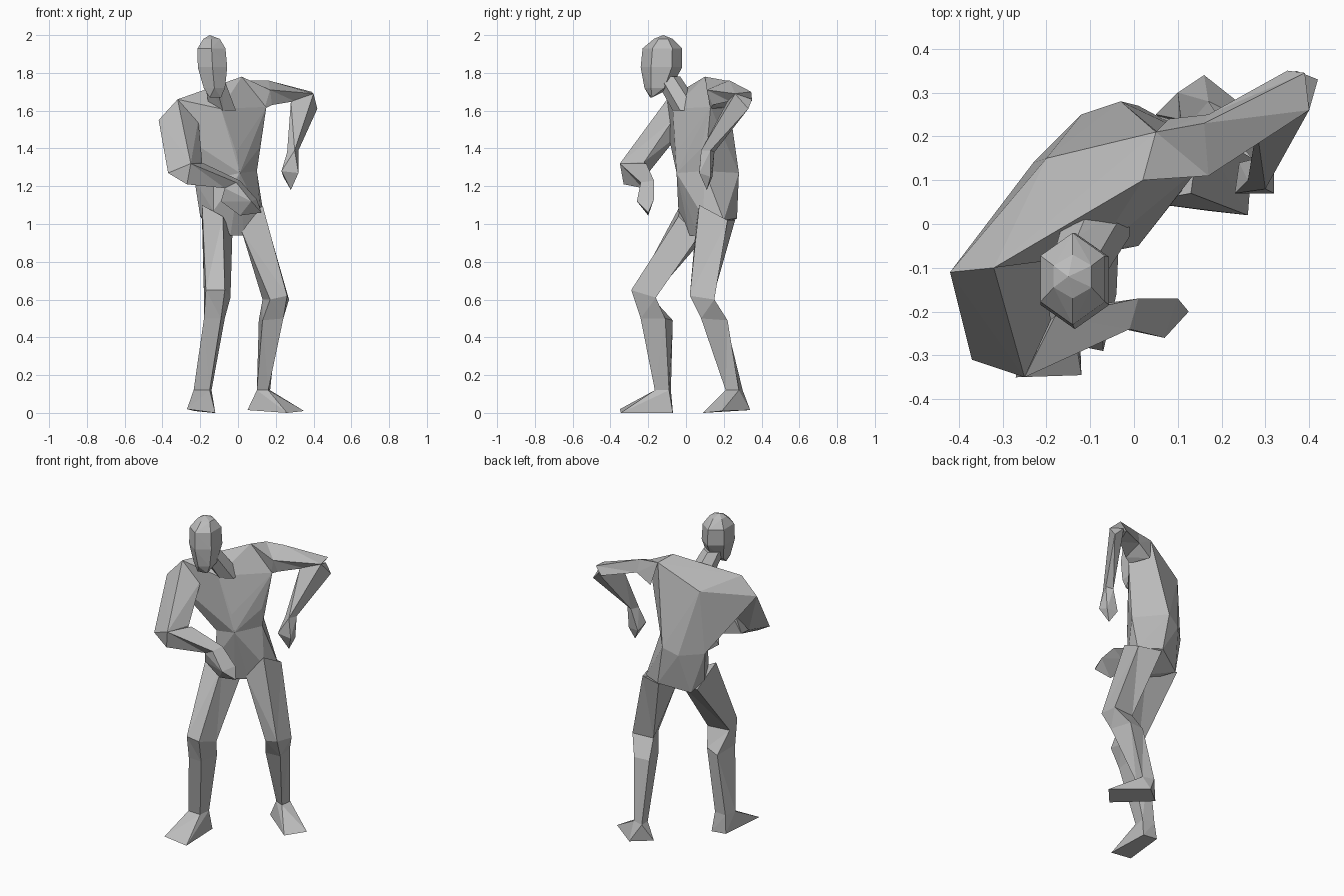
import bpy
import bmesh
from math import cos, sin, tau

default_cube = bpy.data.objects.get("Cube")
if default_cube:
    bpy.data.objects.remove(default_cube, do_unlink=True)

# One plain clay colour for the whole figure
clay = bpy.data.materials.new("clay grey")
clay.use_nodes = True
clay_colour = (.5, .5, .5, 1)
clay.diffuse_color = clay_colour
clay.node_tree.nodes["Principled BSDF"].inputs["Base Color"].default_value = clay_colour


def finish(name, mesh_builder):
    """Turn a bmesh into a flat-shaded object with outward normals."""
    bmesh.ops.recalc_face_normals(mesh_builder, faces=mesh_builder.faces)
    mesh = bpy.data.meshes.new(name)
    mesh_builder.to_mesh(mesh)
    mesh_builder.free()
    mesh.materials.append(clay)
    part = bpy.data.objects.new(name, mesh)
    bpy.context.collection.objects.link(part)
    return part


def faceted_block(name, points):
    """Angular solid stretched around a handful of corner points."""
    builder = bmesh.new()
    for point in points:
        builder.verts.new(point)
    result = bmesh.ops.convex_hull(builder, input=builder.verts)
    unused = [item for item in result["geom_interior"] if isinstance(item, bmesh.types.BMVert)]
    bmesh.ops.delete(builder, geom=unused, context="VERTS")
    return finish(name, builder)


def limb(name, *sections):
    """Bridge matching cross-sections into a closed tube."""
    builder = bmesh.new()
    loops = [[builder.verts.new(point) for point in section] for section in sections]
    count = len(loops[0])
    for lower, upper in zip(loops, loops[1:]):
        for i in range(count):
            j = (i + 1) % count
            builder.faces.new((lower[i], lower[j], upper[j], upper[i]))
    builder.faces.new(loops[0])
    builder.faces.new(reversed(loops[-1]))
    bmesh.ops.triangulate(builder, faces=builder.faces)
    return finish(name, builder)


def oval(x, y, z, width, depth, sides=6, turn=0.0):
    """Horizontal cross-section with one corner pointing forward."""
    angles = [tau * i / sides + turn for i in range(sides)]
    return [(x + width * sin(a), y - depth * cos(a), z) for a in angles]


# Torso: the waist section is shared by the rib cage and the pelvis
waist = [(-.13, -.03, 1.24), (.01, -.05, 1.27), (.1, .1, 1.28),
         (-.03, .28, 1.27), (-.12, .25, 1.23), (-.23, .14, 1.23)]
chest_line = [(-.14, -.03, 1.38), (-.01, -.05, 1.38), (.11, .08, 1.4)]
collar = [(-.09, -.07, 1.61), (.02, .1, 1.78), (.05, .21, 1.76), (.15, .13, 1.62)]
right_shoulder = [(-.42, -.11, 1.55), (-.32, -.1, 1.66), (-.2, .15, 1.62)]
faceted_block("rib_cage", waist + chest_line + collar + right_shoulder)

pelvis_base = [(-.04, .02, .94), (.03, .06, .94), (.12, .09, 1.04),
               (.14, .2, 1.02), (.01, .27, 1.03), (-.16, .18, .98),
               (-.2, .1, 1.04), (-.13, -.04, 1.07)]
faceted_block("pelvis", waist + pelvis_base)

# Neck and head
limb("neck", oval(-.08, .01, 1.6, .08, .08), oval(-.13, -.1, 1.78, .06, .07))
faceted_block("head",
              oval(-.14, -.12, 1.98, .05, .05)
              + [(-.15, -.12, 2)]
              + oval(-.14, -.125, 1.93, .085, .105)
              + oval(-.135, -.13, 1.83, .09, .11)
              + oval(-.125, -.15, 1.72, .065, .07)
              + [(-.15, -.19, 1.67), (-.09, -.18, 1.67)])

# Legs: hip, knee, calf and ankle sections
right_ankle = [(-.235, -.16, .12), (-.15, -.165, .12), (-.14, -.09, .12), (-.22, -.08, .12)]
limb("right_leg",
     [(-.19, -.03, 1.1), (-.08, -.04, 1.04), (-.03, .07, .94), (-.19, .16, 1)],
     [(-.17, -.27, .65), (-.07, -.29, .65), (-.04, -.16, .61), (-.18, -.18, .61)],
     [(-.18, -.235, .5), (-.09, -.24, .5), (-.07, -.11, .5), (-.17, -.07, .49)],
     right_ankle)

left_ankle = [(.1, .24, .12), (.16, .21, .12), (.17, .28, .12), (.1, .3, .12)]
limb("left_leg",
     [(.02, .05, .96), (.13, .07, 1.1), (.15, .22, 1.02), (.01, .26, 1.02)],
     [(.17, .03, .6), (.26, .02, .62), (.27, .15, .6), (.13, .14, .6)],
     [(.13, .09, .49), (.24, .08, .5), (.21, .22, .49), (.11, .21, .49)],
     left_ankle)

# Feet: wedges from the ankle to a wide flat toe edge
faceted_block("right_foot", right_ankle + [(-.27, -.35, .02), (-.12, -.345, 0),
              (-.13, -.07, 0), (-.23, -.07, .01)])
faceted_block("left_foot", left_ankle + [(.26, .09, 0), (.35, .19, .01),
              (.16, .34, .015), (.05, .25, .015)])

# Left arm: raised sideways, forearm hanging
limb("left_upper_arm",
     [(.02, .1, 1.78), (.05, .21, 1.76), (.08, .24, 1.62), (.14, .13, 1.61)],
     [(.17, .11, 1.71), (.16, .23, 1.76), (.17, .25, 1.68), (.18, .14, 1.63)],
     [(.4, .26, 1.69), (.39, .345, 1.7), (.35, .35, 1.65), (.3, .23, 1.65)])
left_wrist = [(.26, .1, 1.38), (.3, .08, 1.39), (.32, .13, 1.39), (.28, .15, 1.38)]
limb("left_forearm",
     [(.28, .22, 1.65), (.4, .26, 1.69), (.42, .33, 1.61), (.37, .35, 1.66)],
     left_wrist)
faceted_block("left_hand", left_wrist + [(.23, .07, 1.28), (.32, .07, 1.27),
              (.24, .14, 1.25), (.31, .13, 1.25), (.28, .11, 1.18)])

# Right arm: hanging, forearm folded across the belly
right_elbow = [(-.37, -.31, 1.27), (-.25, -.35, 1.32), (-.19, -.22, 1.33), (-.3, -.2, 1.27)]
limb("right_upper_arm",
     [(-.42, -.11, 1.55), (-.32, -.1, 1.66), (-.21, -.07, 1.55), (-.25, -.04, 1.47)],
     right_elbow)
right_wrist = [(-.07, -.23, 1.19), (-.01, -.24, 1.22), (.01, -.17, 1.23), (-.06, -.18, 1.19)]
limb("right_forearm",
     [(-.27, -.33, 1.21), (-.25, -.35, 1.32), (-.18, -.21, 1.32), (-.22, -.24, 1.21)],
     right_wrist)
faceted_block("right_elbow", right_elbow + [(-.27, -.33, 1.21), (-.22, -.24, 1.21)])
faceted_block("right_hand", right_wrist + [(-.09, -.2, 1.12), (.07, -.26, 1.12),
              (.125, -.2, 1.06), (.1, -.17, 1.13), (.01, -.2, 1.045)])
